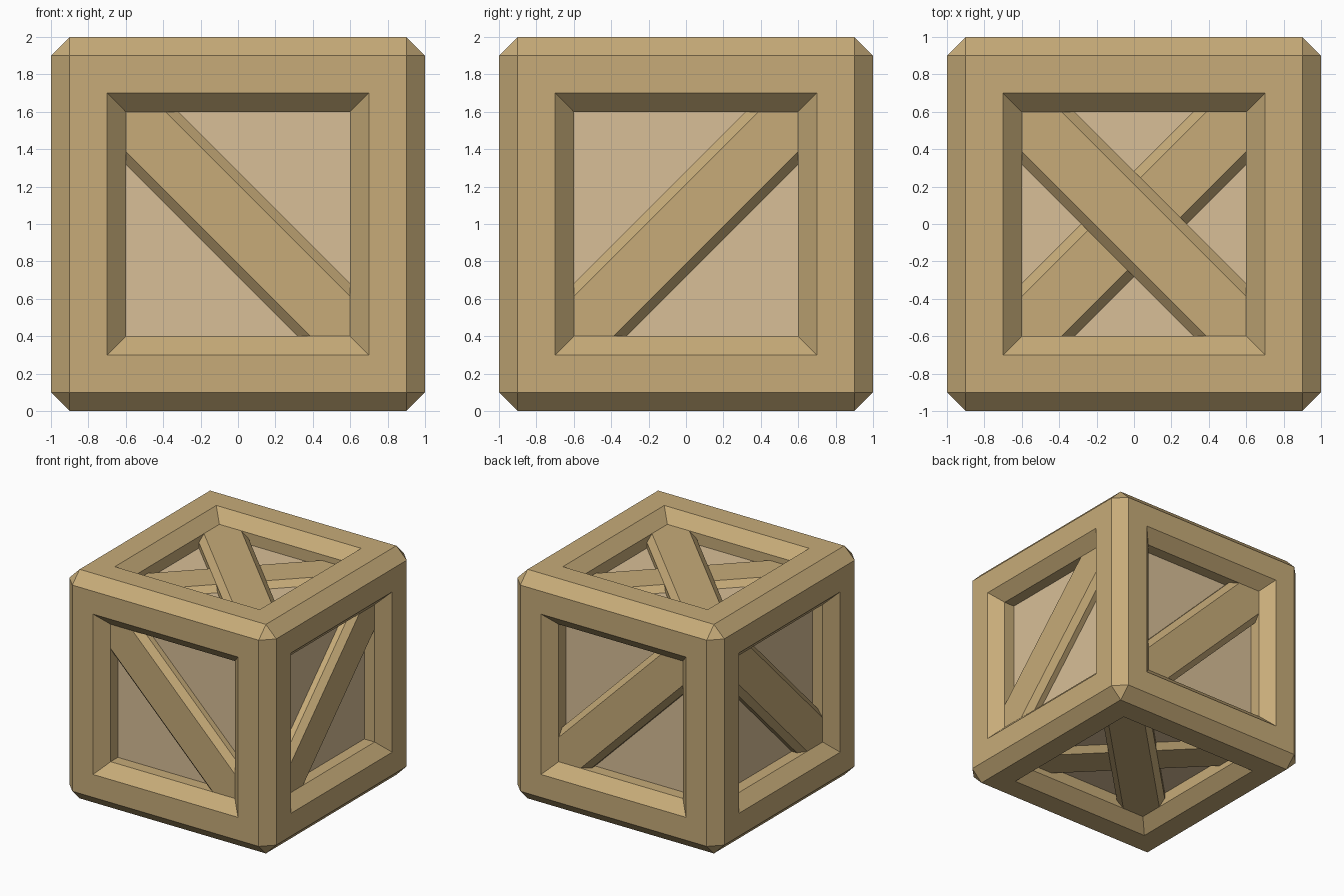
import bpy, bmesh
from mathutils import Matrix, Vector

if "Cube" in bpy.data.objects:
    bpy.data.objects.remove(bpy.data.objects["Cube"])


def material(name, rgb):
    m = bpy.data.materials.new(name)
    m.diffuse_color = (*rgb, 1)
    m.use_nodes = True
    m.node_tree.nodes["Principled BSDF"].inputs["Base Color"].default_value = m.diffuse_color
    return m


wood = material("frame_wood", (0.57, 0.41, 0.19))
pale = material("panel_wood", (0.69, 0.52, 0.31))


def finish(name, bm, mat, matrix):
    bmesh.ops.recalc_face_normals(bm, faces=bm.faces)
    mesh = bpy.data.meshes.new(name)
    bm.to_mesh(mesh)
    bm.free()
    mesh.transform(matrix)
    mesh.materials.append(mat)
    obj = bpy.data.objects.new(name, mesh)
    bpy.context.collection.objects.link(obj)


def box(size, bevel=0):
    bm = bmesh.new()
    bmesh.ops.create_cube(bm, size=1)
    bmesh.ops.scale(bm, vec=size, verts=bm.verts)
    if bevel:
        bmesh.ops.bevel(bm, geom=bm.edges[:], offset=bevel, segments=1,
                        profile=0.5, affect='EDGES')
    return bm


lift = Matrix.Translation((0, 0, 1))

# Frame: chamfered cube with a chamfered opening sunk into each side
bm = box((2, 2, 2), 0.1)
sides = sorted(bm.faces, key=lambda f: -f.calc_area())[:6]
for thickness, depth in ((0.2, 0), (0.1, -0.1), (0, -0.1)):
    bmesh.ops.inset_individual(bm, faces=sides, thickness=thickness, depth=depth,
                               use_even_offset=True)
bmesh.ops.delete(bm, geom=sides, context='FACES_ONLY')
finish("frame", bm, wood, lift)

# Inner box whose sides show as the recessed panels
finish("panels", box((1.6, 1.6, 1.6)), pale, lift)

# Diagonal braces: outward normal, direction along the brace, outer face height
braces = {
    "front_brace": ((0, -1, 0), (-1, 0, 1), 0.9),
    "back_brace": ((0, 1, 0), (-1, 0, 1), 0.9),
    "right_brace": ((1, 0, 0), (0, 1, 1), 0.9),
    "left_brace": ((-1, 0, 0), (0, 1, 1), 0.9),
    "top_outer_brace": ((0, 0, 1), (1, -1, 0), 0.9),
    "top_inner_brace": ((0, 0, 1), (1, 1, 0), 0.85),
    "bottom_outer_brace": ((0, 0, -1), (1, 1, 0), 0.9),
    "bottom_inner_brace": ((0, 0, -1), (1, -1, 0), 0.85),
}
for name, (n, d, height) in braces.items():
    n, d = Vector(n), Vector(d).normalized()
    turn = Matrix((d, n.cross(d), n)).transposed().to_4x4()
    place = lift @ Matrix.Translation(n * (height - 0.075)) @ turn
    finish(name, box((2, 0.4, 0.15), 0.05), wood, place)
